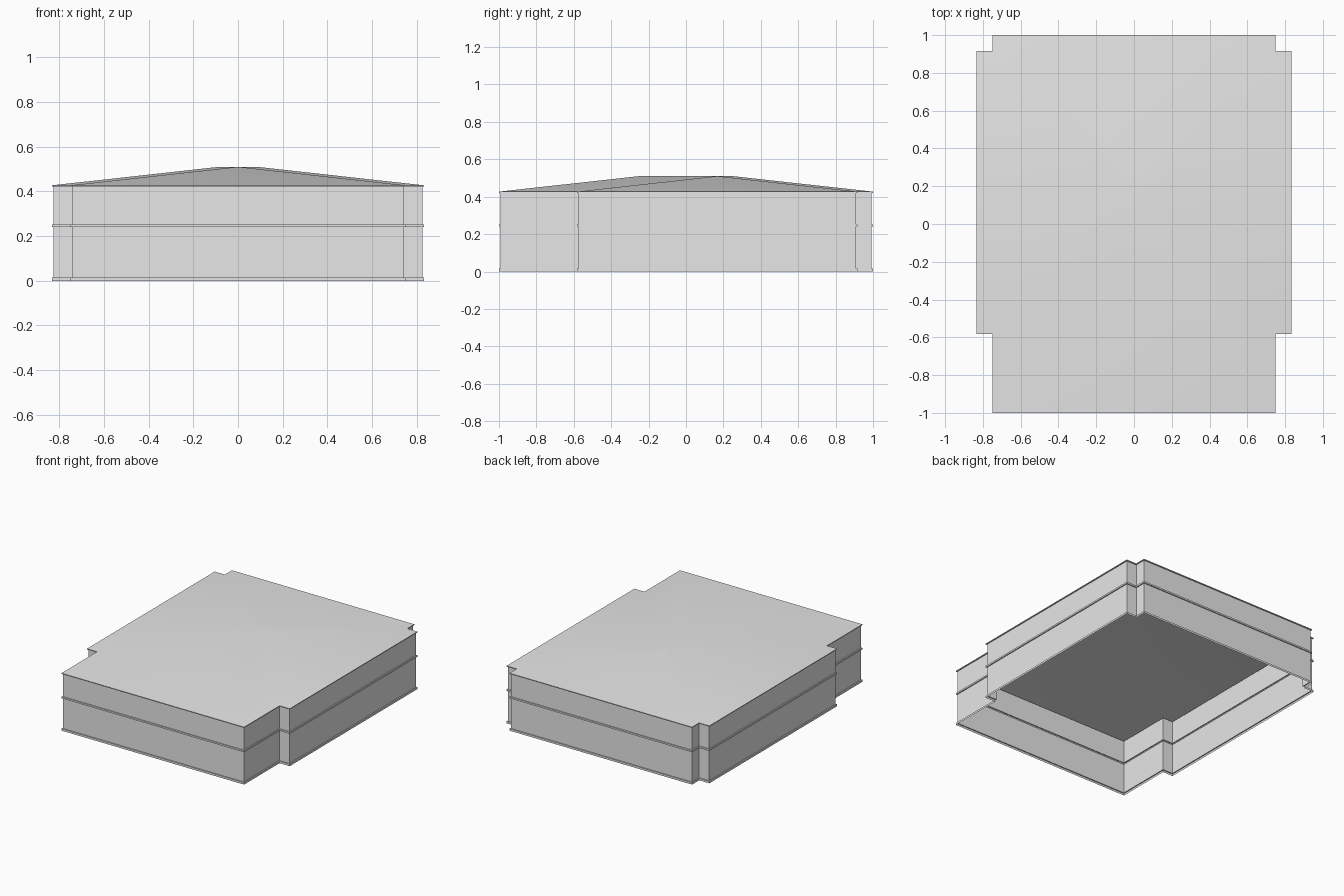
import bpy, bmesh
from math import radians

cube = bpy.data.objects.get("Cube")
if cube:
    bpy.data.objects.remove(cube, do_unlink=True)

UNIT = 1 / 12                      # depth of the corner notches
WIDE, NARROW = 10 * UNIT, 9 * UNIT # half widths of the two crossing blocks
FRONT, BACK = -7 * UNIT, 11 * UNIT # ends of the wide block
INSET = 0.008                      # wall set-back behind the bands
EAVE_LOW, EAVE_TOP, PEAK = 0.421, 0.427, 0.51

grey = bpy.data.materials.new("light grey")
grey.use_nodes = True
grey.diffuse_color = (0.8, 0.8, 0.8, 1)
grey.node_tree.nodes["Principled BSDF"].inputs["Base Color"].default_value = grey.diffuse_color


def finish(name, bm):
    mesh = bpy.data.meshes.new(name)
    bm.to_mesh(mesh)
    bm.free()
    mesh.materials.append(grey)
    obj = bpy.data.objects.new(name, mesh)
    bpy.context.collection.objects.link(obj)
    return obj


def outline(d):
    """Counter-clockwise notched plan, moved inward by d."""
    w, n, f, b, e = WIDE - d, NARROW - d, FRONT + d, BACK - d, 1 - d
    half = [(n, -e), (n, f), (w, f), (w, b), (n, b), (n, e)]
    return half + [(-x, y) for x, y in reversed(half)]


def sweep(name, profile):
    """Open shell that follows the plan; profile holds (inset, height)."""
    bm = bmesh.new()
    rings = [[bm.verts.new((x, y, z)) for x, y in outline(d)] for d, z in profile]
    for low, high in zip(rings, rings[1:]):
        for i in range(len(low)):
            j = (i + 1) % len(low)
            bm.faces.new((low[i], low[j], high[j], high[i]))
    return finish(name, bm)


def hip_block(name, half_width, y0, y1):
    """Closed hipped block with equal slopes on all sides."""
    bm = bmesh.new()
    for x in (-half_width, half_width):
        for y in (y0, y1):
            for z in (EAVE_LOW, EAVE_TOP):
                bm.verts.new((x, y, z))
    for s in (-1, 1):
        bm.verts.new((s * (half_width - NARROW),
                      (y0 + y1) / 2 + s * ((y1 - y0) / 2 - NARROW), PEAK))
    bmesh.ops.remove_doubles(bm, verts=bm.verts, dist=1e-5)
    bmesh.ops.convex_hull(bm, input=bm.verts)
    bmesh.ops.dissolve_limit(bm, angle_limit=0.001, verts=bm.verts, edges=bm.edges)
    bmesh.ops.recalc_face_normals(bm, faces=bm.faces)
    return finish(name, bm)


# Walls and projecting bands, open underneath
sweep("base_band", [(0, 0), (0, 0.015), (INSET, 0.015)])
sweep("lower_wall", [(INSET, 0.015), (INSET, 0.24)])
sweep("middle_band", [(INSET, 0.24), (0, 0.24), (0, 0.252), (INSET, 0.252)])
sweep("upper_wall", [(INSET, 0.252), (INSET, EAVE_LOW)])
sweep("eave_underside", [(INSET, EAVE_LOW), (0, EAVE_LOW)])

# Roof: two crossing hipped blocks joined, with the flat bottom removed
roof = hip_block("roof", NARROW, -1, 1)
cross = hip_block("cross_roof_cutter", WIDE, FRONT, BACK)
cross.hide_render = True
join = roof.modifiers.new("join", "BOOLEAN")
join.operation = "UNION"
join.solver = "EXACT"
join.object = cross
bpy.context.view_layer.update()
bm = bmesh.new()
bm.from_object(roof, bpy.context.evaluated_depsgraph_get())
roof.modifiers.clear()
bpy.data.objects.remove(cross, do_unlink=True)
bmesh.ops.remove_doubles(bm, verts=bm.verts, dist=1e-4)
bm.normal_update()
under = [f for f in bm.faces if f.normal.z < -0.5]
bmesh.ops.delete(bm, geom=under, context="FACES")
bm.to_mesh(roof.data)
bm.free()

# Soft ridges, crisp eaves
bpy.ops.object.select_all(action="DESELECT")
roof.select_set(True)
bpy.context.view_layer.objects.active = roof
bpy.ops.object.shade_smooth_by_angle(angle=radians(30))
